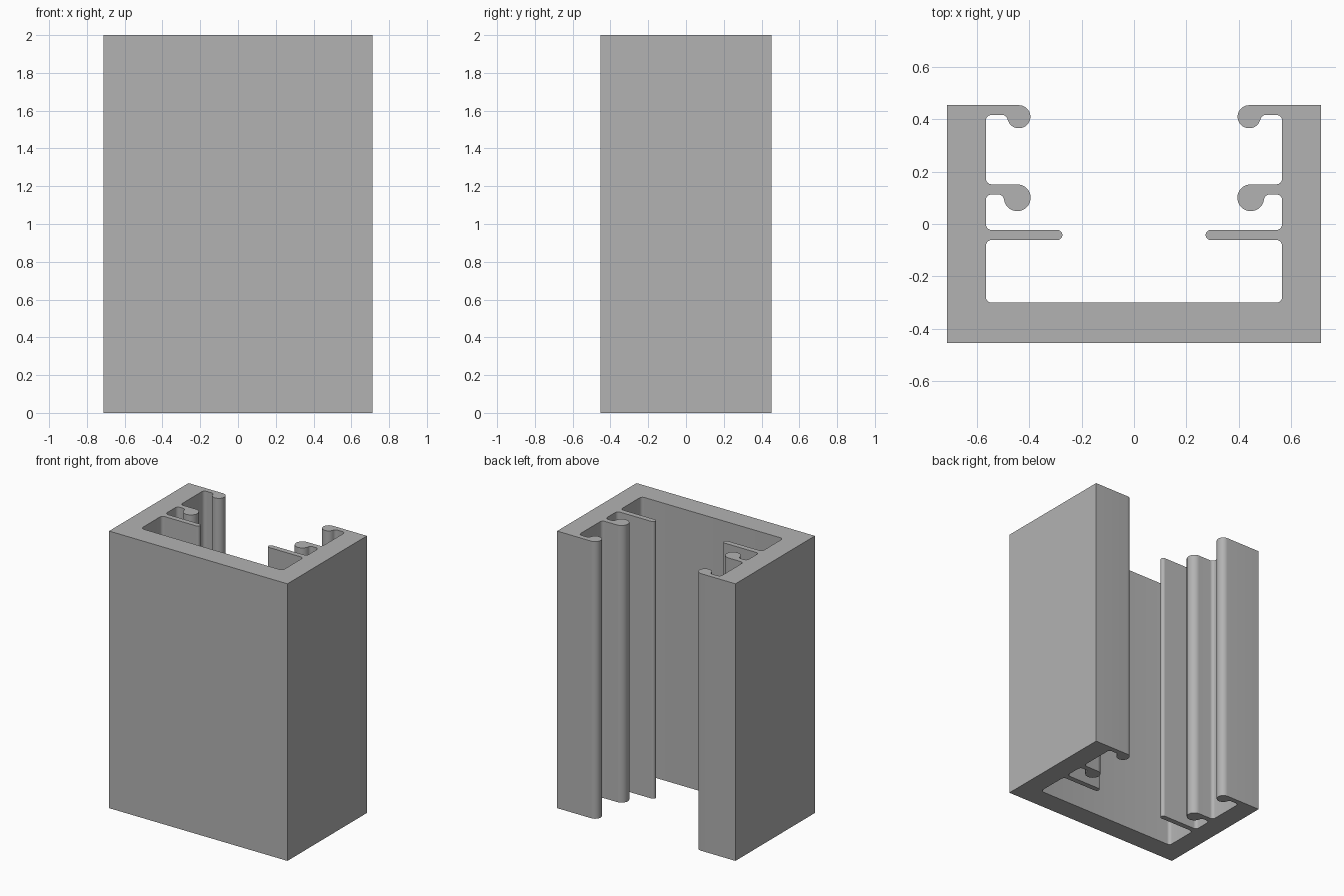
import bpy, bmesh, math

if "Cube" in bpy.data.objects:
    bpy.data.objects.remove(bpy.data.objects["Cube"])

HEIGHT, HALF_W, HALF_D = 2.0, 0.712, 0.453
WALL, FLOOR = 0.565, -0.30      # inner faces of the channel
R = 0.023                       # inner corner radius


def arc(cx, cy, r, a0, a1, n):
    return [(cx + r * math.cos(math.radians(a0 + (a1 - a0) * i / n)),
             cy + r * math.sin(math.radians(a0 + (a1 - a0) * i / n)))
            for i in range(n + 1)]


def hook(bx, by, r, under):
    """Round bead hanging from a lip, blended into the lip underside."""
    fy = under - R
    fx = bx + math.sqrt((r + R) ** 2 - (by - fy) ** 2)
    t = math.degrees(math.atan2(fy - by, fx - bx))
    return arc(bx, by, r, 90, 360 + t, 24) + arc(fx, fy, R, 180 + t, 90, 8)


def pocket(top, bottom):
    """Rounded inner corners of one slot along the wall."""
    x = WALL - R
    return arc(x, top - R, R, 90, 0, 6) + arc(x, bottom + R, R, 0, -90, 6)


# Right half of the section, counter-clockwise from the front edge
half = [(HALF_W, -HALF_D), (HALF_W, HALF_D)]
half += hook(0.439, 0.409, 0.044, 0.416)        # rear lip
half += pocket(0.416, 0.151)
half += hook(0.445, 0.100, 0.051, 0.113)        # middle lip
half += pocket(0.113, -0.023)
half += arc(0.292, -0.042, 0.019, 90, 270, 12)  # thin fin
half += pocket(-0.061, FLOOR)
section = half + [(-x, y) for x, y in reversed(half)]

# Extrude the section upwards
bm = bmesh.new()
base = bm.faces.new([bm.verts.new((x, y, 0)) for x, y in section])
top = bmesh.ops.extrude_face_region(bm, geom=[base], use_keep_orig=True)
bmesh.ops.translate(bm, vec=(0, 0, HEIGHT),
                    verts=[g for g in top["geom"] if isinstance(g, bmesh.types.BMVert)])
bmesh.ops.recalc_face_normals(bm, faces=bm.faces)
mesh = bpy.data.meshes.new("channel_extrusion")
bm.to_mesh(mesh)
bm.free()

grey = bpy.data.materials.new("plain grey")
grey.diffuse_color = (0.45, 0.45, 0.45, 1)
grey.use_nodes = True
grey.node_tree.nodes["Principled BSDF"].inputs["Base Color"].default_value = grey.diffuse_color
mesh.materials.append(grey)

channel = bpy.data.objects.new("channel_extrusion", mesh)
bpy.context.collection.objects.link(channel)
bpy.context.view_layer.objects.active = channel
channel.select_set(True)
bpy.ops.object.shade_smooth_by_angle(angle=math.radians(30))
